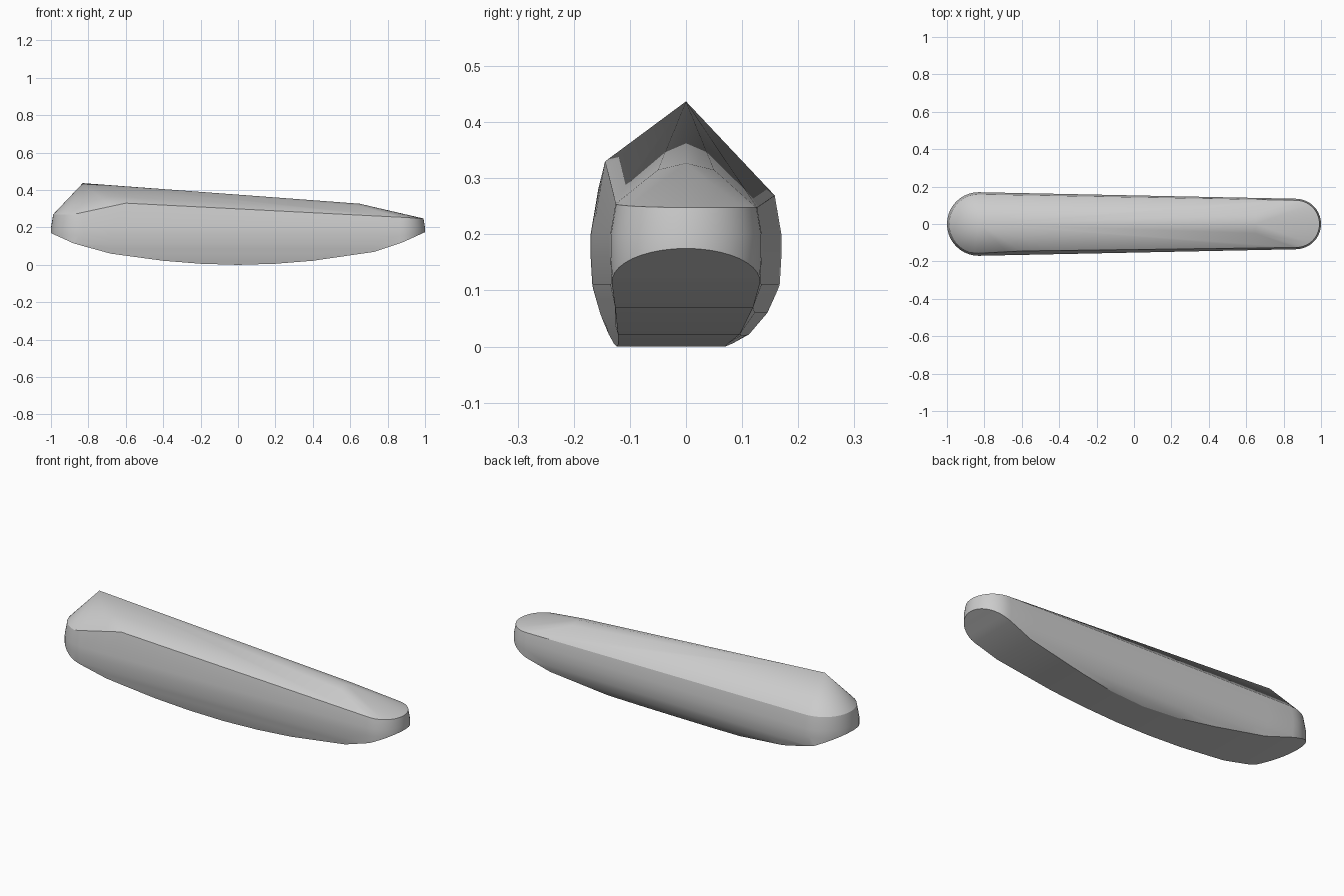
import bpy, bmesh, math
from mathutils import Vector

cube = bpy.data.objects.get("Cube")
if cube:
    bpy.data.objects.remove(cube, do_unlink=True)


def lerp(points, t):
    """Piecewise linear lookup in a short list of (key, value) pairs."""
    if t <= points[0][0]:
        return points[0][1]
    for (a, va), (b, vb) in zip(points, points[1:]):
        if t <= b:
            return va + (vb - va) * (t - a) / (b - a)
    return points[-1][1]


# Keel curve, rim heights and wall bulge for the front (-1) and back (+1) sides
KEEL = [(-1, .17), (-.88, .115), (-.68, .06), (-.4, .022), (-.2, .006), (0, 0),
        (.2, .006), (.4, .022), (.73, .07), (.88, .12), (1, .175)]
RIM = {-1: [(-.88, .27), (-.6, .33), (1, .248)],
       1: [(-.88, .27), (.88, .248)]}
BULGE = {-1: [(0, -.03), (.04, -.018), (.11, -.003), (.16, 0), (.2, 0), (.27, -.012), (.33, -.021)],
         1: [(0, -.083), (.02, -.05), (.06, -.022), (.11, -.003), (.16, 0), (.2, 0), (.27, -.012)]}
LEVELS = [0, .02, .04, .06, .085, .11, .16, .2]
LEFT, LEFT_R, RIGHT, RIGHT_R = -.83, .17, .865, .135
ARC = 10

# Half outline from the left tip to the right tip: (x, half width, normal x, normal y)
half = []
for i in range(ARC + 1):
    a = math.pi / 2 * i / ARC
    half.append((LEFT - LEFT_R * math.cos(a), LEFT_R * math.sin(a), -math.cos(a), math.sin(a)))
for x in (-.68, -.6, -.4, -.2, 0, .2, .4, .73):
    half.append((x, LEFT_R + (RIGHT_R - LEFT_R) * (x - LEFT) / (RIGHT - LEFT), 0, 1))
for i in range(ARC + 1):
    a = math.pi / 2 * i / ARC
    half.append((RIGHT + RIGHT_R * math.sin(a), RIGHT_R * math.cos(a), math.sin(a), math.cos(a)))

bm = bmesh.new()


def face(*verts):
    unique = list(dict.fromkeys(verts))
    if len(unique) > 2:
        bm.faces.new(unique)


def column(x, w, nx, ny, side):
    """One vertical row of wall points, from the keel edge up to the rim."""
    low, high = lerp(KEEL, x), lerp(RIM[side], x)
    col = []
    for z in [max(level, low) for level in LEVELS] + [high]:
        if col and z - col[-1].co.z < .0005:
            col.append(col[-1])
            continue
        off = lerp(BULGE[side], z)
        col.append(bm.verts.new((x + nx * off, side * (w + ny * off), z)))
    return col


front = [column(*p, -1) for p in half]
back = [column(*p, 1) for p in half]
back[0], back[-1] = front[0], front[-1]

# Walls and flat underside
for i in range(len(half) - 1):
    for side in (front, back):
        a, b = side[i], side[i + 1]
        for k in range(len(LEVELS)):
            face(a[k], b[k], b[k + 1], a[k + 1])
    face(front[i][0], front[i + 1][0], back[i + 1][0], back[i][0])

# Roof: peak, long ridge, and sloping nose
peak = bm.verts.new((LEFT, 0, .437))
nose = bm.verts.new((.65, 0, .327))
shoulder = {s: bm.verts.new((.65, .05 * s, .315)) for s in (-1, 1)}
for s, side in ((-1, front), (1, back)):
    last = peak
    for a, b in zip(side, side[1:]):
        a, b = a[-1], b[-1]
        mid = (a.co + b.co) / 2
        apex = peak if mid.x < RIGHT - .01 else shoulder[s] if abs(mid.y) > .1 else nose
        if apex != last:
            face(last, a, apex)
        face(apex, a, b)
        last = apex
    face(peak, shoulder[s], nose)

bmesh.ops.remove_doubles(bm, verts=bm.verts[:], dist=.0002)
bmesh.ops.recalc_face_normals(bm, faces=bm.faces[:])
mesh = bpy.data.meshes.new("hull_body")
bm.to_mesh(mesh)
bm.free()
body = bpy.data.objects.new("hull_body", mesh)
bpy.context.collection.objects.link(body)

# Plain grey colour
grey = bpy.data.materials.new("light_grey")
grey.use_nodes = True
grey.diffuse_color = (.6, .6, .6, 1)
grey.node_tree.nodes["Principled BSDF"].inputs["Base Color"].default_value = (.6, .6, .6, 1)
mesh.materials.append(grey)

bpy.ops.object.select_all(action='DESELECT')
body.select_set(True)
bpy.context.view_layer.objects.active = body
bpy.ops.object.shade_smooth_by_angle(angle=math.radians(30))
